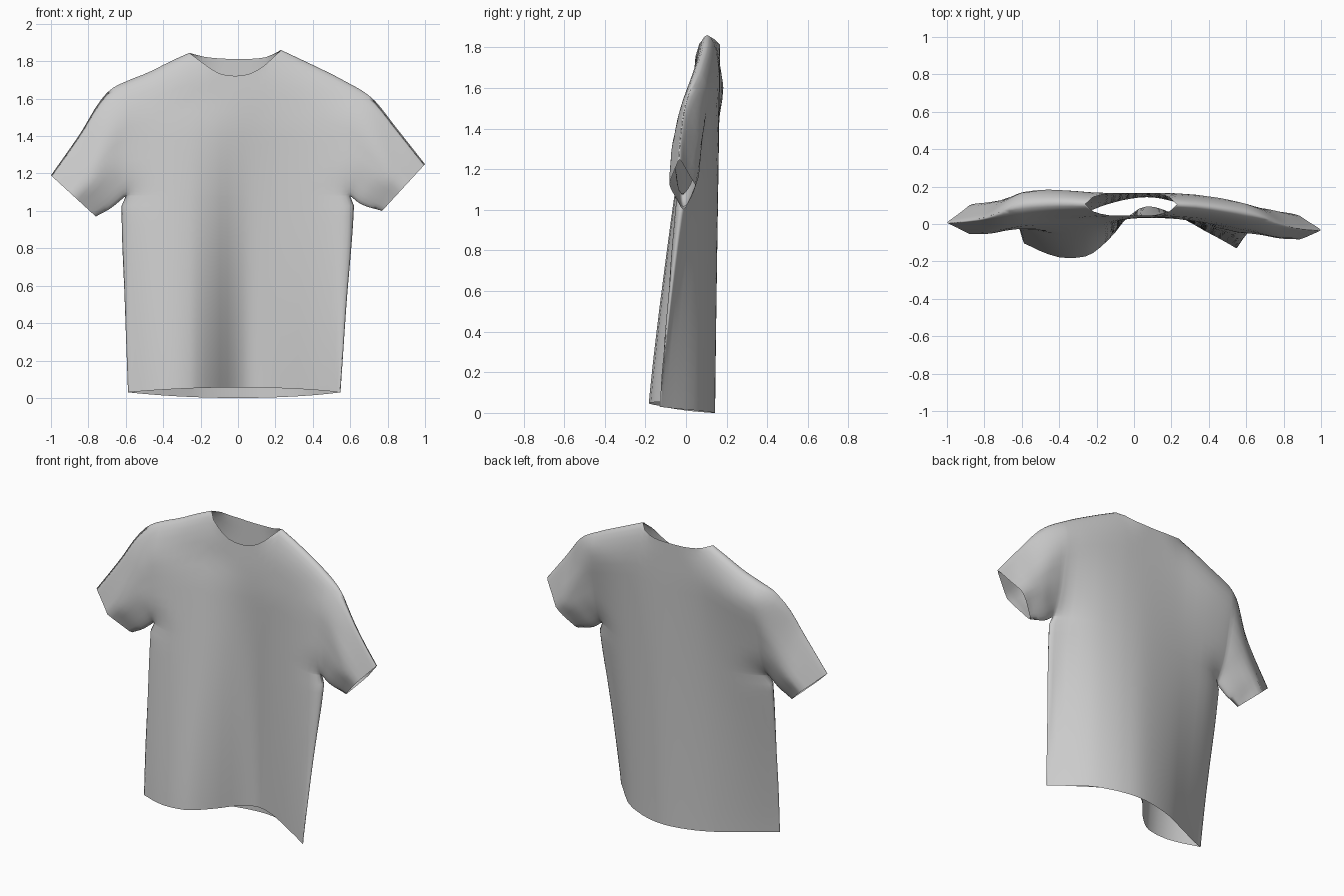
import bpy, bmesh, math
from mathutils import Vector

if "Cube" in bpy.data.objects:
    bpy.data.objects.remove(bpy.data.objects["Cube"])


def curve(pts):
    """Smooth function through (x, value) points, clamped at the ends."""
    n = len(pts)
    sl = [(pts[min(i + 1, n - 1)][1] - pts[max(i - 1, 0)][1]) /
          (pts[min(i + 1, n - 1)][0] - pts[max(i - 1, 0)][0]) for i in range(n)]

    def f(x):
        x = min(max(x, pts[0][0]), pts[-1][0])
        i = 0
        while i < n - 2 and x > pts[i + 1][0]:
            i += 1
        (a, p), (b, q) = pts[i], pts[i + 1]
        h = b - a
        t = (x - a) / h
        return ((2*t**3 - 3*t*t + 1) * p + (t**3 - 2*t*t + t) * h * sl[i]
                + (3*t*t - 2*t**3) * q + (t**3 - t*t) * h * sl[i + 1])
    return f


def lerp(a, b, t):
    return a + (b - a) * t


# Outline of the shirt in the front view
NL, NR, ARM = -0.26, 0.23, 0.6
shoulder_l = curve([(-1, 1.19), (-.84, 1.42), (-.75, 1.57), (-.68, 1.65), (-.58, 1.70),
                    (-.48, 1.74), (-.36, 1.80), (NL, 1.845)])
shoulder_r = curve([(NR, 1.86), (.4, 1.78), (.56, 1.70), (.72, 1.60), (.85, 1.44), (1, 1.25)])
neck_front = curve([(NL, 1.845), (-.18, 1.785), (-.1, 1.735), (0, 1.722), (.08, 1.74),
                    (.15, 1.785), (NR, 1.86)])
neck_back = curve([(NL, 1.845), (-.17, 1.822), (0, 1.812), (.15, 1.822), (NR, 1.86)])
under_l = curve([(-.76, .97), (-.68, 1.015), (-.6, 1.08)])
under_r = curve([(.6, 1.08), (.66, 1.035), (.77, 1.0)])
side_l = curve([(.03, .588), (.5, .605), (1.03, .622), (1.08, .6)])
side_r = curve([(.03, .548), (.5, .58), (1.03, .62), (1.08, .6)])

# Depth of front and back cloth at the hem and at the chest
hem_front = curve([(-.6, -.11), (-.5, -.155), (-.37, -.185), (-.24, -.17), (-.12, -.07),
                   (-.04, .03), (.06, .095), (.2, .06), (.4, -.05), (.55, -.14)])
hem_back = curve([(-.6, -.1), (-.4, -.015), (-.2, .085), (0, .138), (.15, .135),
                  (.35, .06), (.55, -.125)])
chest_front = curve([(-1, -.05), (-.8, -.05), (-.6, 0), (-.3, .02), (0, .025), (.3, .02),
                     (.6, -.02), (.8, -.075), (1, -.085)])
chest_back = curve([(-1, .07), (-.88, .1), (-.64, .178), (-.45, .188), (-.2, .168), (.2, .165),
                    (.4, .15), (.7, .105), (.9, .04), (1, .025)])


def top(x, front):
    if x <= NL:
        return shoulder_l(x)
    if x >= NR:
        return shoulder_r(x)
    return neck_front(x) if front else neck_back(x)


def samples(f, a, b, n=24):
    return [Vector((lerp(a, b, i / n), f(lerp(a, b, i / n)))) for i in range(n + 1)]


# Seam lines where front and back cloth meet
seams = [samples(shoulder_l, -1, NL), samples(shoulder_r, NR, 1),
         samples(under_l, -.76, -.6), samples(under_r, .6, .77),
         [Vector((-p.y, p.x)) for p in samples(side_l, -.05, 1.08)],
         [Vector((p.y, p.x)) for p in samples(side_r, -.05, 1.08)]]


def seam_distance(x, z):
    p, best = Vector((x, z)), 9
    for line in seams:
        for a, b in zip(line, line[1:]):
            d = b - a
            t = min(max((p - a).dot(d) / max(d.length_squared, 1e-9), 0), 1)
            best = min(best, (p - a - d * t).length)
    return best


def cloth(x, z, front):
    w = (1 - min(1, max(z, 0) / 1.6) ** 1.15) * min(1, max(0, 1 - (abs(x) - .6) / .25))
    lift = .025 * max(0, min(1, (z - 1.45) / .35))
    f = lerp(chest_front(x) + lift, hem_front(x), w)
    b = max(lerp(chest_back(x), hem_back(x), w), f + .012)
    d = seam_distance(x, z)
    # Round edge on the body, flatter diamond section toward the cuffs
    cuff = min(1, max(0, (abs(x) - .6) / .2))
    rnd = math.sqrt(1 - (1 - min(d / .11, 1)) ** 2)
    k = 0 if d < .004 else lerp(rnd, min(d / .16, 1), lerp(.35, .9, cuff))
    return Vector((x, lerp(lerp(f, b, .48), f if front else b, k), z))


def add_patch(bm, grid):
    v = [[bm.verts.new(p) for p in row] for row in grid]
    for r0, r1 in zip(v, v[1:]):
        for i in range(len(r0) - 1):
            bm.faces.new((r0[i], r0[i + 1], r1[i + 1], r1[i]))


LOW, UP, SL = 20, 16, 12
rise = [(1 - math.cos(math.pi * i / UP)) / 2 for i in range(UP + 1)]
edge = [.6, .591, .575, .55, .51, .46, .4, .33]
cols = ([-e for e in edge] + [lerp(NL, NR, i / 12) for i in range(13)] + edge[::-1])

bm = bmesh.new()
for front in (True, False):
    # Torso below and above the armpit line
    grid = []
    for i in range(LOW):
        row = []
        for c in cols:
            q = 1 - (c / ARM) ** 2
            hem = .03 + (.026 if front else -.03) * q
            z = lerp(hem, 1.08, i / LOW)
            side = (side_l if c < 0 else side_r)(z)
            row.append(cloth(c * (1 + (side / ARM - 1) * (c / ARM) ** 2), z, front))
        grid.append(row)
    for t in rise:
        grid.append([cloth(c, lerp(1.08, top(c, front), t), front) for c in cols])
    add_patch(bm, grid)
    # Sleeves from armhole to cuff
    for s, under, ux in ((-1, under_l, .76), (1, under_r, .77)):
        grid = []
        for j in range(SL + 1):
            xa, xb = s * lerp(ARM, ux, j / SL), s * lerp(ARM, 1, j / SL)
            za, zb = under(xa), top(xb, front)
            grid.append([cloth(lerp(xa, xb, t), lerp(za, zb, t), front) for t in rise])
        add_patch(bm, grid)

# Sew front and back together, leaving hem, cuffs and neck open
bmesh.ops.remove_doubles(bm, verts=bm.verts, dist=.001)
bmesh.ops.recalc_face_normals(bm, faces=bm.faces)
for f in bm.faces:
    f.smooth = True
me = bpy.data.meshes.new("shirt")
bm.to_mesh(me)
bm.free()
shirt = bpy.data.objects.new("shirt", me)
bpy.context.collection.objects.link(shirt)
